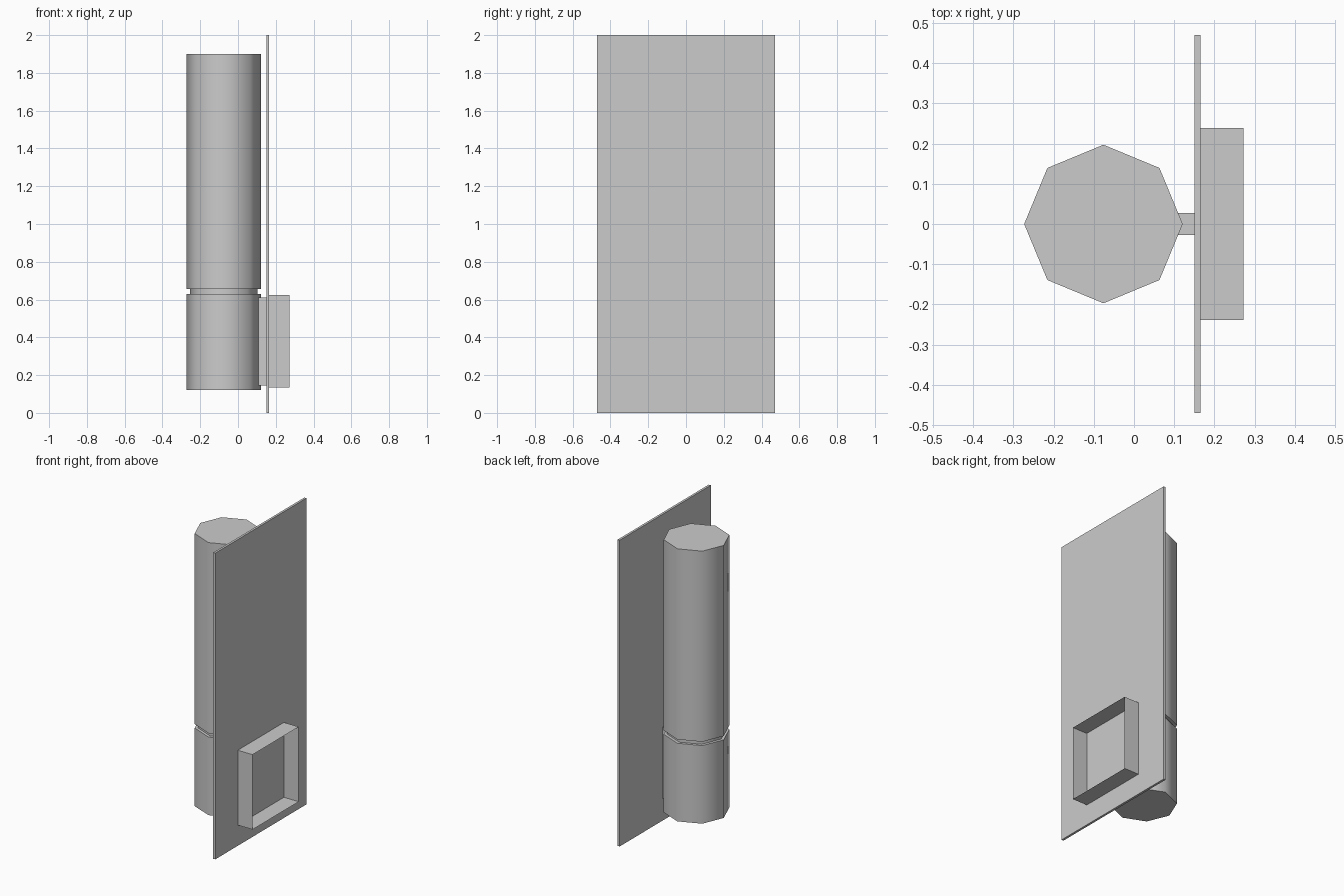
import bpy, bmesh, math
from mathutils import Vector

if "Cube" in bpy.data.objects:
    bpy.data.objects.remove(bpy.data.objects["Cube"])


def finish(name, bm):
    bmesh.ops.recalc_face_normals(bm, faces=bm.faces)
    mesh = bpy.data.meshes.new(name)
    bm.to_mesh(mesh)
    bm.free()
    obj = bpy.data.objects.new(name, mesh)
    bpy.context.collection.objects.link(obj)
    return obj


def box_bm(lo, hi):
    bm = bmesh.new()
    lo, hi = Vector(lo), Vector(hi)
    bmesh.ops.create_cube(bm, size=1)
    bmesh.ops.scale(bm, vec=hi - lo, verts=bm.verts)
    bmesh.ops.translate(bm, vec=(lo + hi) / 2, verts=bm.verts)
    return bm


# Tall flat panel
finish("panel", box_bm((0.15, -0.47, 0), (0.165, 0.47, 2)))

# Narrow bracket joining the cylinder to the panel
finish("bracket", box_bm((0.109, -0.027, 0.145), (0.15, 0.027, 0.61)))

# Thin-walled open frame on the panel face
bm = box_bm((0.165, -0.238, 0.135), (0.272, 0.238, 0.624))
bm.normal_update()
ends = [f for f in bm.faces if abs(f.normal.x) > 0.9]
bmesh.ops.delete(bm, geom=ends, context='FACES_ONLY')
finish("open_frame", bm)

# Eight-sided handle with a recessed groove
SIDES, CX = 8, -0.076
profile = [(0.197, 0.12), (0.197, 0.63), (0.178, 0.63),
           (0.178, 0.655), (0.197, 0.655), (0.197, 1.9)]
bm = bmesh.new()
rings = []
for r, z in profile:
    rings.append([bm.verts.new((CX + r * math.cos(math.tau * i / SIDES),
                                r * math.sin(math.tau * i / SIDES), z))
                  for i in range(SIDES)])
for a, b in zip(rings, rings[1:]):
    for i in range(SIDES):
        j = (i + 1) % SIDES
        bm.faces.new((a[i], a[j], b[j], b[i]))
bm.faces.new(rings[0])
bm.faces.new(rings[-1])
handle = finish("grooved_handle", bm)

# Smooth sides, sharp rims
bpy.context.view_layer.objects.active = handle
handle.select_set(True)
bpy.ops.object.shade_smooth_by_angle(angle=math.radians(60))
